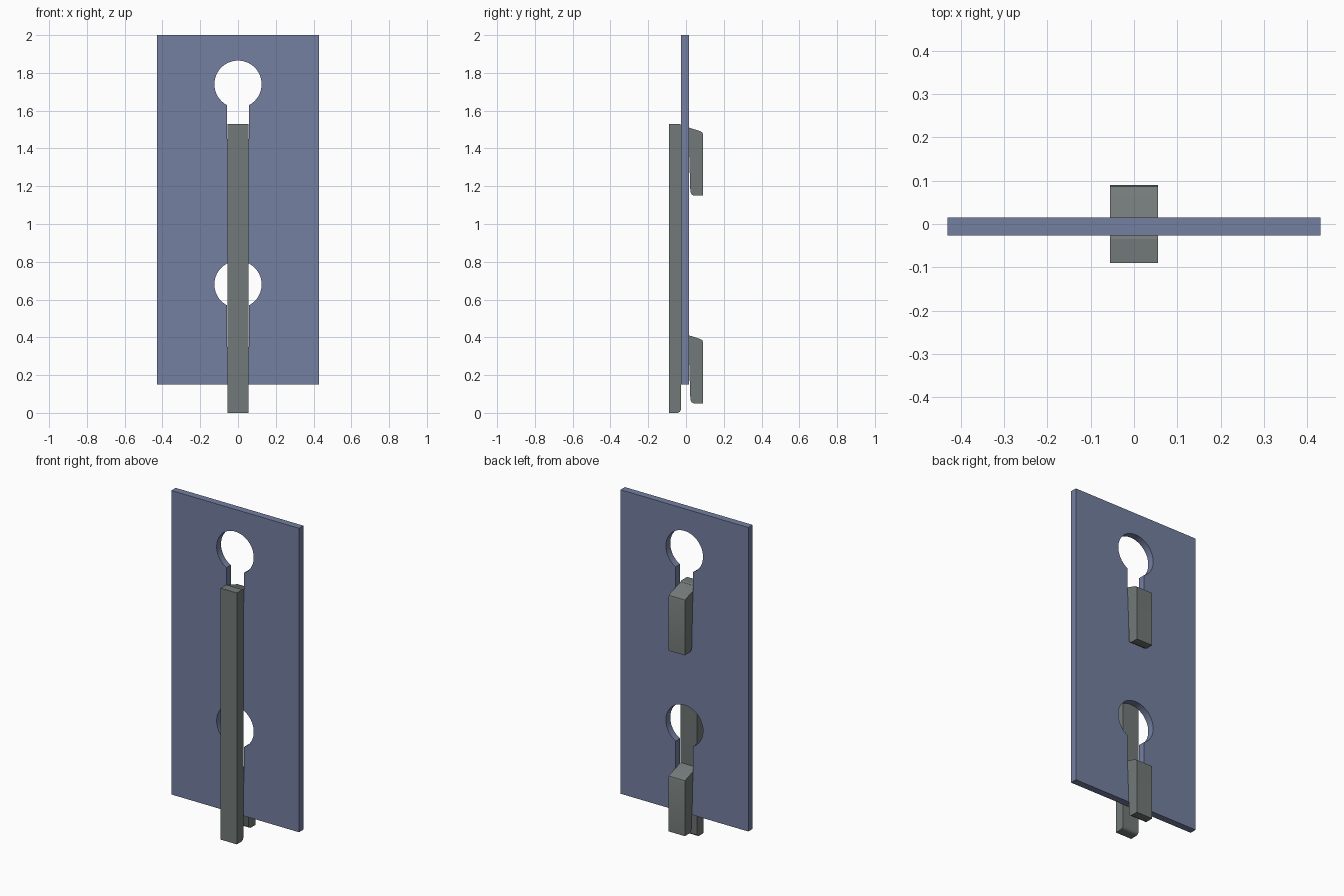
import bpy, math

if "Cube" in bpy.data.objects:
    bpy.data.objects.remove(bpy.data.objects["Cube"])

HALF_W = 0.055                    # half width of the bar and its hooks
PLATE_FRONT, PLATE_BACK = -0.027, 0.015


def material(name, rgb):
    m = bpy.data.materials.new(name)
    m.diffuse_color = (*rgb, 1)
    m.use_nodes = True
    m.node_tree.nodes["Principled BSDF"].inputs["Base Color"].default_value = m.diffuse_color
    return m


BLUE = material("slate blue", (0.175, 0.215, 0.355))
GREY = material("grey green", (0.17, 0.195, 0.19))


def extrude(name, outlines, half, mat, location=(0, 0, 0), rotation=(0, 0, 0)):
    """Fill closed outlines (inner ones become holes) and give them thickness."""
    cu = bpy.data.curves.new(name, 'CURVE')
    cu.dimensions = '2D'
    cu.fill_mode = 'BOTH'
    cu.extrude = half
    for pts in outlines:
        sp = cu.splines.new('POLY')
        sp.points.add(len(pts) - 1)
        for p, (a, b) in zip(sp.points, pts):
            p.co = (a, b, 0, 1)
        sp.use_cyclic_u = True
    ob = bpy.data.objects.new(name, cu)
    bpy.context.collection.objects.link(ob)
    ob.location, ob.rotation_euler = location, rotation
    cu.materials.append(mat)
    bpy.ops.object.select_all(action='DESELECT')
    ob.select_set(True)
    bpy.context.view_layer.objects.active = ob
    bpy.ops.object.convert(target='MESH')
    bpy.ops.object.shade_smooth_by_angle(angle=math.radians(30))
    return bpy.context.object


def keyhole(zc, bottom, r=0.125, slot=0.059, n=48):
    """Round hole with a narrow slot running down from it."""
    a = math.asin(slot / r)
    start, sweep = -math.pi / 2 + a, 2 * (math.pi - a)
    arc = [(r * math.cos(start + sweep * i / n), zc + r * math.sin(start + sweep * i / n))
           for i in range(n + 1)]
    return arc + [(-slot, bottom), (slot, bottom)]


def fillet(cy, cz, r, a0, a1, n=5):
    """Arc points for a rounded corner, angles in degrees."""
    return [(cy + r * math.cos(math.radians(a0 + (a1 - a0) * i / n)),
             cz + r * math.sin(math.radians(a0 + (a1 - a0) * i / n))) for i in range(n + 1)]


# Wall plate with two keyholes
extrude("plate",
        [[(-0.43, 0.15), (0.43, 0.15), (0.43, 2.0), (-0.43, 2.0)],
         keyhole(1.74, 1.45), keyhole(0.68, 0.35)],
        (PLATE_BACK - PLATE_FRONT) / 2, BLUE,
        (0, (PLATE_FRONT + PLATE_BACK) / 2, 0), (math.pi / 2, 0, 0))

SIDE = (math.pi / 2, 0, math.pi / 2)   # outline (y, z), thickness along x

# Upright bar with a rounded lower back edge
extrude("upright_bar",
        [[(-0.09, 1.53), (-0.09, 0.0)] + fillet(-0.047, 0.02, 0.02, -90, 0)
         + [(PLATE_FRONT, 1.525), (-0.035, 1.53)]],
        HALF_W, GREY, rotation=SIDE)

# Hooks that pass through the slots and hang behind the plate
for name, z in (("upper_hook", 1.15), ("lower_hook", 0.05)):
    outline = [(PLATE_FRONT, z + 0.21), (0.017, z + 0.21), (0.023, z + 0.02),
               (0.030, z + 0.006), (0.042, z), (0.09, z), (0.09, z + 0.325),
               (0.086, z + 0.335), (0.074, z + 0.342), (PLATE_FRONT, z + 0.374)]
    extrude(name, [outline], HALF_W, GREY, rotation=SIDE)
